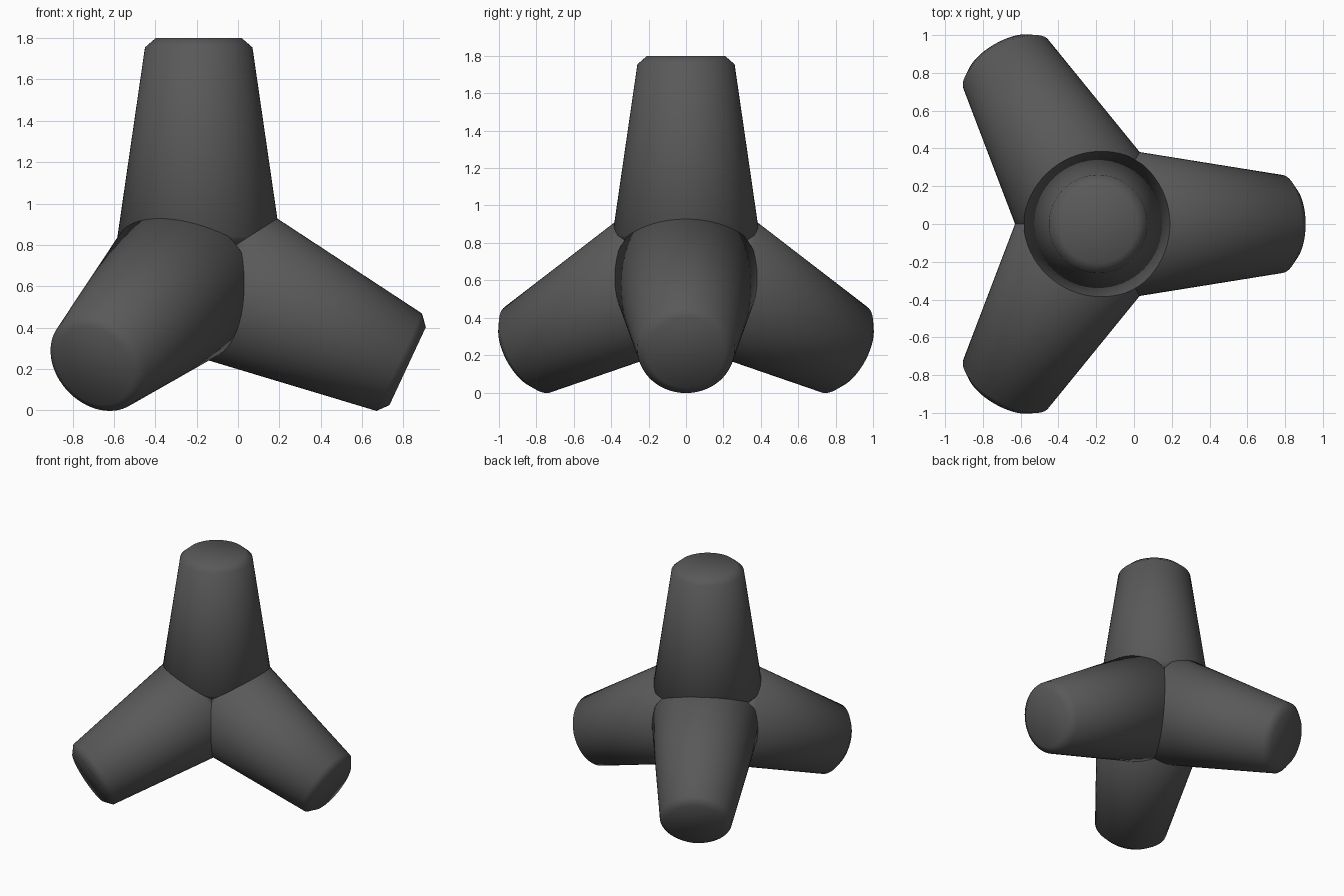
import bpy, math
from mathutils import Vector

if "Cube" in bpy.data.objects:
    bpy.data.objects.remove(bpy.data.objects["Cube"])

CENTER = Vector((-0.19, 0, 0.685))
DOWN = math.radians(25)
SIDES = 64
# leg profile: (distance along axis, radius), chamfered at both ends
PROFILE = [(0.11, 0.345), (0.155, 0.393), (1.07, 0.26), (1.115, 0.208)]

mat = bpy.data.materials.new("dark_grey")
mat.diffuse_color = (0.1, 0.1, 0.1, 1)
mat.use_nodes = True
mat.node_tree.nodes["Principled BSDF"].inputs["Base Color"].default_value = mat.diffuse_color


def make_leg(name, direction):
    """Tapered round leg with chamfered ends, pointing along direction."""
    verts, faces = [], []
    for s, r in PROFILE:
        for i in range(SIDES):
            a = 2 * math.pi * i / SIDES
            verts.append((r * math.cos(a), r * math.sin(a), s))
    for k in range(len(PROFILE) - 1):
        for i in range(SIDES):
            j = (i + 1) % SIDES
            faces.append((k * SIDES + i, k * SIDES + j,
                          (k + 1) * SIDES + j, (k + 1) * SIDES + i))
    last = (len(PROFILE) - 1) * SIDES
    faces.append(tuple(reversed(range(SIDES))))
    faces.append(tuple(range(last, last + SIDES)))
    mesh = bpy.data.meshes.new(name)
    mesh.from_pydata(verts, [], faces)
    mesh.materials.append(mat)
    ob = bpy.data.objects.new(name, mesh)
    bpy.context.collection.objects.link(ob)
    ob.location = CENTER
    ob.rotation_euler = direction.to_track_quat('Z', 'Y').to_euler()
    bpy.ops.object.select_all(action='DESELECT')
    ob.select_set(True)
    bpy.context.view_layer.objects.active = ob
    bpy.ops.object.shade_smooth_by_angle(angle=math.radians(60))


# upright leg
make_leg("upper_leg", Vector((0, 0, 1)))
# three splayed ground legs
for name, deg in (("right_leg", 0), ("back_left_leg", 120), ("front_left_leg", 240)):
    a = math.radians(deg)
    make_leg(name, Vector((math.cos(DOWN) * math.cos(a),
                           math.cos(DOWN) * math.sin(a), -math.sin(DOWN))))
